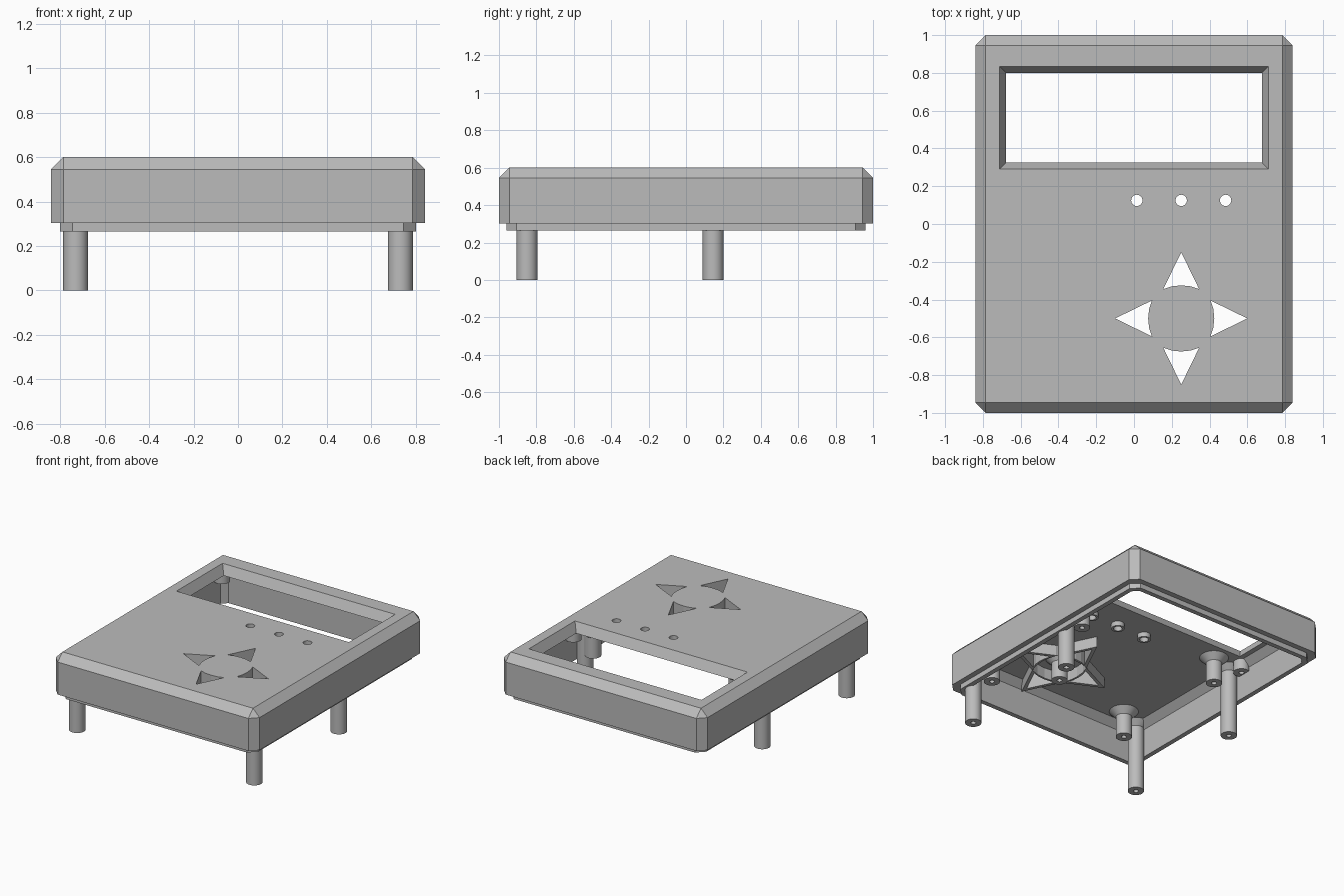
import bpy, bmesh, math
from mathutils import Vector

cube = bpy.data.objects.get("Cube")
if cube:
    bpy.data.objects.remove(cube, do_unlink=True)

grey = bpy.data.materials.new("plain grey plastic")
grey.use_nodes = True
grey.diffuse_color = (0.5, 0.5, 0.5, 1)
grey.node_tree.nodes["Principled BSDF"].inputs["Base Color"].default_value = (0.5, 0.5, 0.5, 1)

TOP, UNDER = 0.60, 0.53          # cover plate top and underside
PAD = Vector((0.25, -0.5))       # centre of the arrow keys


def loft(name, rings, caps=True, smooth=False):
    """Skin a list of equal-length point rings."""
    bm = bmesh.new()
    loops = [[bm.verts.new(p) for p in ring] for ring in rings]
    for a, b in zip(loops, loops[1:]):
        n = len(a)
        for i in range(n):
            j = (i + 1) % n
            bm.faces.new((a[i], a[j], b[j], b[i]))
    if caps:
        bm.faces.new(loops[0])
        bm.faces.new(loops[-1])
    bmesh.ops.remove_doubles(bm, verts=bm.verts, dist=1e-5)
    bmesh.ops.recalc_face_normals(bm, faces=bm.faces)
    mesh = bpy.data.meshes.new(name)
    bm.to_mesh(mesh)
    bm.free()
    mesh.materials.append(grey)
    obj = bpy.data.objects.new(name, mesh)
    bpy.context.collection.objects.link(obj)
    if smooth:
        bpy.ops.object.select_all(action='DESELECT')
        obj.select_set(True)
        bpy.context.view_layer.objects.active = obj
        bpy.ops.object.shade_smooth_by_angle(angle=math.radians(30))
    return obj


def corner_cut_rect(x, y, c, z):
    """Rectangle with half sizes x, y and corners cut by c."""
    return [(x, y - c, z), (x - c, y, z), (c - x, y, z), (-x, y - c, z),
            (-x, c - y, z), (c - x, -y, z), (x - c, -y, z), (x, c - y, z)]


def circle(cx, cy, r, z, n=32):
    return [(cx + r * math.cos(math.tau * i / n), cy + r * math.sin(math.tau * i / n), z)
            for i in range(n)]


def post(name, x, y, bottom, r=0.056, flare=0.0):
    """Round screw post with a pilot hole and an optional flared root."""
    profile = [(0.018, bottom + 0.08), (0.018, bottom), (r, bottom),
               (r, UNDER - flare), (r + flare, UNDER), (r + flare, UNDER + 0.01)]
    return loft(name, [circle(x, y, rad, z) for rad, z in profile], smooth=True)


def arrow(turn, z, scale=1.0):
    """Outward pointing key outline with a hollow curved base."""
    mid = 0.214                  # centre that keeps the collar wall even
    pts = [(0, 0.35), (-0.095, 0.155), (-0.05, 0.17), (0, 0.175), (0.05, 0.17), (0.095, 0.155)]
    a = turn * math.pi / 2
    out = []
    for u, v in pts:
        u, v = u * scale, mid + (v - mid) * scale
        out.append((PAD.x + u * math.cos(a) - v * math.sin(a),
                    PAD.y + u * math.sin(a) + v * math.cos(a), z))
    return out


# Hollow cover: inside ceiling, inner wall, lip, outer wall, bevelled top
shell = loft("cover_shell", [corner_cut_rect(*r) for r in (
    (0.715, 0.875, 0, UNDER), (0.765, 0.925, 0.04, 0.48), (0.765, 0.925, 0.04, 0.265),
    (0.80, 0.96, 0.055, 0.265), (0.80, 0.96, 0.055, 0.303), (0.84, 1.0, 0.055, 0.303),
    (0.84, 1.0, 0.055, 0.545), (0.785, 0.945, 0, TOP))])


# Openings for the screen, lights and keys
def window_ring(grow, z):
    x, y0, y1 = 0.677 + grow, 0.325 - grow, 0.80 + grow
    return [(-x, y0, z), (x, y0, z), (x, y1, z), (-x, y1, z)]


LIGHTS = [(PAD.x + d, 0.125) for d in (-0.235, 0, 0.235)]
LOW, HIGH = UNDER - 0.02, TOP + 0.02
cutters = [loft("window_cutter", [window_ring(-0.01, LOW), window_ring(0, UNDER),
                                  window_ring(0.034, TOP), window_ring(0.044, HIGH)])]
cutters += [loft("light_cutter", [circle(x, y, 0.03, z, 24) for z in (LOW, HIGH)])
            for x, y in LIGHTS]
cutters += [loft("key_cutter", [arrow(t, z) for z in (LOW, HIGH)]) for t in range(4)]
bpy.ops.object.select_all(action='DESELECT')
bpy.context.view_layer.objects.active = shell
shell.select_set(True)
for cutter in cutters:
    cutter.hide_render = True
    mod = shell.modifiers.new("opening", 'BOOLEAN')
    mod.operation = 'DIFFERENCE'
    mod.solver = 'EXACT'
    mod.object = cutter
    bpy.ops.object.modifier_apply(modifier=mod.name)
for cutter in cutters:
    bpy.data.objects.remove(cutter, do_unlink=True)

# Collars under the light holes and keys
for x, y in LIGHTS:
    loft("light_collar", [circle(x, y, r, z, 24) for r, z in (
        (0.046, UNDER), (0.046, UNDER - 0.035), (0.03, UNDER - 0.035), (0.03, UNDER))],
        caps=False, smooth=True)
for t in range(4):
    loft("key_collar", [arrow(t, z, s) for s, z in (
        (1.4, UNDER), (1.4, UNDER - 0.08), (1, UNDER - 0.08), (1, UNDER))], caps=False)

# Long legs, board posts, screen stubs and the key pad post
for x in (-0.73, 0.73):
    for y in (-0.85, 0.145):
        post("long_leg", x, y, 0, flare=0.04)
    for y in (0.268, 0.868):
        post("screen_stub", x + math.copysign(0.01, x), y, 0.45)
for x in (-0.555, 0.63):
    for y in (-0.77, 0.195):
        post("board_post", x, y, 0.33, flare=0.045)
post("key_pad_post", PAD.x, PAD.y, 0.36, flare=0.04)
